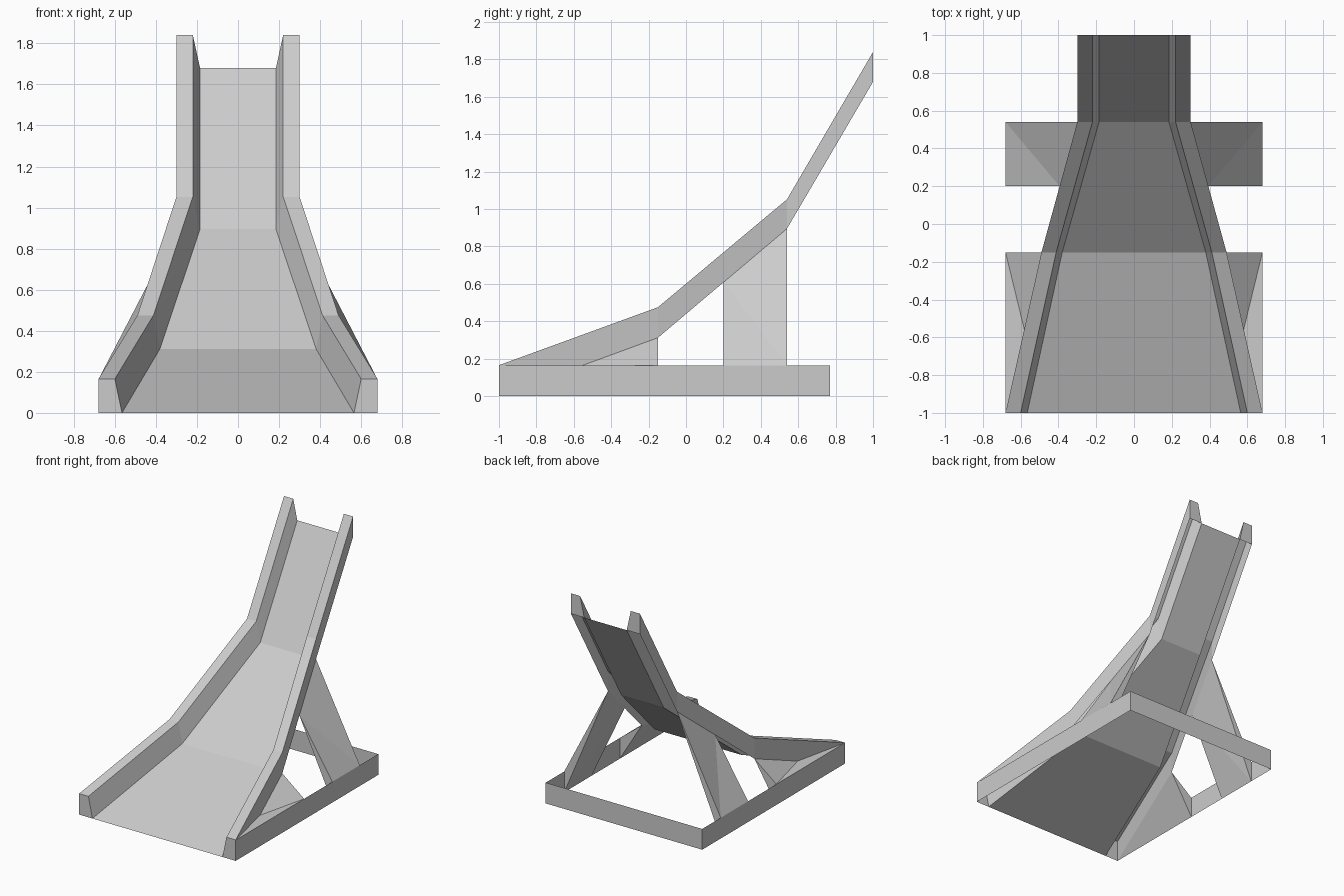
import bpy
import bmesh

if "Cube" in bpy.data.objects:
    bpy.data.objects.remove(bpy.data.objects["Cube"])

# Stations along the slide: y, bed z, rim z, bed half-width, rim inner x, rim outer x
STATIONS = [
    (-1.00, 0.00, 0.165, 0.565, 0.60, 0.68),
    (-0.15, 0.312, 0.475, 0.38, 0.412, 0.49),
    (0.54, 0.895, 1.052, 0.185, 0.22, 0.30),
    (1.00, 1.68, 1.84, 0.185, 0.22, 0.30),
]
W, BAR, BACK = 0.68, 0.163, 0.77


def make(name, faces, mirror=True):
    """Build a mesh from polygons given as point lists, mirrored across x."""
    bm = bmesh.new()
    for pts in faces:
        bm.faces.new([bm.verts.new(p) for p in pts])
    bmesh.ops.remove_doubles(bm, verts=bm.verts, dist=1e-4)
    bmesh.ops.recalc_face_normals(bm, faces=bm.faces)
    me = bpy.data.meshes.new(name)
    bm.to_mesh(me)
    bm.free()
    ob = bpy.data.objects.new(name, me)
    bpy.context.collection.objects.link(ob)
    if mirror:
        ob.modifiers.new("mirror", 'MIRROR').use_clip = True
    return ob


def under_edge(y):
    """Point on the lower outer edge of the rail at a given y."""
    for a, b in zip(STATIONS, STATIONS[1:]):
        if y <= b[0]:
            t = (y - a[0]) / (b[0] - a[0])
            return (a[5] + t * (b[5] - a[5]), y, a[1] + t * (b[1] - a[1]))


def rail_section(s):
    y, bed, rim, xb, xi, xo = s
    return [(xb, y, bed), (xi, y, rim), (xo, y, rim), (xo, y, bed)]


# Sliding surface: a thin bent sheet
pairs = list(zip(STATIONS, STATIONS[1:]))
make("slide_bed", [[(-a[3], a[0], a[1]), (a[3], a[0], a[1]),
                    (b[3], b[0], b[1]), (-b[3], b[0], b[1])]
                   for a, b in pairs], mirror=False)

# Side rails: channels open underneath, closed at both ends
faces = [rail_section(STATIONS[0]), rail_section(STATIONS[-1])]
for a, b in pairs:
    p, q = rail_section(a), rail_section(b)
    faces += [[p[i], p[i + 1], q[i + 1], q[i]] for i in range(3)]
make("side_rails", faces)

# Base frame: thin upright boards along the sides and back
path = [(W, -1), (W, BACK), (-W, BACK), (-W, -1)]
make("base_frame", [[(*a, 0), (*b, 0), (*b, BAR), (*a, BAR)]
                    for a, b in zip(path, path[1:])], mirror=False)

# Back legs: wedges from the frame up to the rail underside
f, g = 0.20, 0.54
tf, tb = under_edge(f), under_edge(g)
of, ob_, lf, lb = (W, f, BAR), (W, g, BAR), (W, f, 0), (W, g, 0)
make("back_legs", [[of, ob_, tf], [ob_, tb, tf],
                   [lf, lb, tf], [lb, tb, tf],
                   [of, tf, lf], [ob_, tb, lb]])

# Front gussets: sloped triangle, flat plate, closing back and underside
y = -0.15
top, mid = under_edge(y), under_edge(-0.557)
corner, low = (W, y, BAR), (W, y, 0)
make("front_gussets", [[top, corner, mid],
                       [mid, corner, (W, -1, BAR)],
                       [top, low, corner],
                       [top, low, (W, -1, 0)]])
